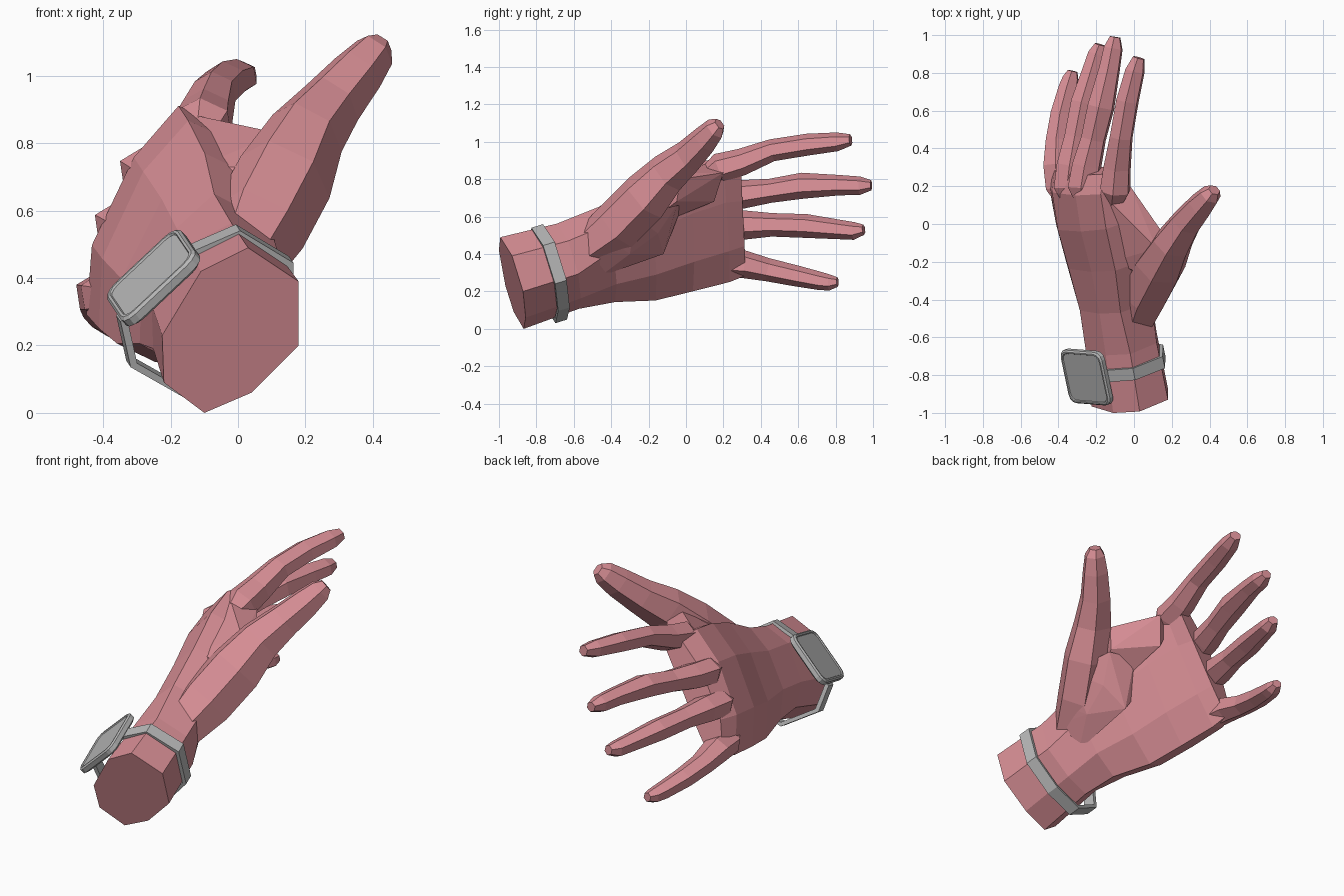
import bpy, bmesh, math
from mathutils import Vector, Matrix

if "Cube" in bpy.data.objects:
    bpy.data.objects.remove(bpy.data.objects["Cube"])

def material(name, col):
    m = bpy.data.materials.new(name)
    m.diffuse_color = (*col, 1)
    m.use_nodes = True
    m.node_tree.nodes["Principled BSDF"].inputs["Base Color"].default_value = m.diffuse_color
    return m

SKIN = material("rosy_skin", (0.68, 0.27, 0.30))
GREY = material("watch_grey", (0.48, 0.48, 0.48))
ARM = Vector((-0.21, 1, 0.31)).normalized()      # forearm direction

def finish(name, bm, mat):
    bmesh.ops.recalc_face_normals(bm, faces=bm.faces)
    me = bpy.data.meshes.new(name)
    bm.to_mesh(me)
    bm.free()
    me.materials.append(mat)
    ob = bpy.data.objects.new(name, me)
    bpy.context.collection.objects.link(ob)
    return ob

def loft(name, rings, mat, closed=False):
    bm = bmesh.new()
    vs = [[bm.verts.new(p) for p in r] for r in rings]
    n = len(vs[0])
    pairs = list(zip(vs, vs[1:])) + ([(vs[-1], vs[0])] if closed else [])
    for a, b in pairs:
        for i in range(n):
            j = (i + 1) % n
            bm.faces.new((a[i], a[j], b[j], b[i]))
    if not closed:
        bm.faces.new(vs[0])
        bm.faces.new(vs[-1])
    return finish(name, bm, mat)

def tube(name, path, across, flat=1.15, sides=6):
    """Tapered digit along (x, y, z, radius) points."""
    pts = [Vector(p[:3]) for p in path]
    rings = []
    for i, p in enumerate(pts):
        t = (pts[min(i + 1, len(pts) - 1)] - pts[max(i - 1, 0)]).normalized()
        u = Vector(across)
        u = (u - t * u.dot(t)).normalized()
        v = t.cross(u) * flat
        r = path[i][3]
        rings.append([p + (u * math.cos(a) + v * math.sin(a)) * r
                      for a in [math.tau * (k + 0.5) / sides for k in range(sides)]])
    return loft(name, rings, SKIN)

def hull(name, points, mat):
    bm = bmesh.new()
    for p in points:
        bm.verts.new(p)
    bmesh.ops.convex_hull(bm, input=bm.verts)
    bmesh.ops.delete(bm, geom=[v for v in bm.verts if not v.link_faces], context='VERTS')
    return finish(name, bm, mat)

# Wrist rings: octagon lying in the plane square to the forearm
OCT = [(-.10, 0), (.04, .06), (.18, .20), (.18, .39), (.03, .49), (-.11, .42), (-.225, .23), (-.22, .09)]

def on_plane(x, z, y0):
    return Vector((x, y0 + 0.21 * x - 0.31 * z, z))

def wrist_ring(cx, cz, s, y0):
    return [on_plane(cx + (x + .03) * s, cz + (z - .245) * s, y0) for x, z in OCT]

# Palm rings: little-finger edge to index edge, with half thickness and arch
SHAPE = [(-.94, -.5), (-.4, -1), (.4, -1), (.94, -.7), (.94, .7), (.4, 1), (-.4, 1), (-.94, .5)]

def palm_ring(a, b, half, bow):
    a, b = Vector(a), Vector(b)
    mid, d = (a + b) / 2, (b - a) / 2
    v = d.cross(ARM).normalized()
    return [mid + d * c + v * (half * s + bow * (1 - c * c)) for c, s in SHAPE]

hand = loft("hand", [
    wrist_ring(-.03, .245, 1.0, -.847),
    wrist_ring(-.075, .335, .93, -.51),
    palm_ring((-.24, -.40, .16), (.02, -.44, .62), .14, .01),
    palm_ring((-.31, -.18, .16), (-.01, -.22, .75), .13, .02),
    palm_ring((-.365, .02, .205), (-.06, .0, .85), .125, .03),
    palm_ring((-.41, .22, .25), (-.10, .18, .90), .105, .035),
    palm_ring((-.415, .31, .28), (-.10, .28, .88), .07, .035)], SKIN)

# Fingers
ACROSS = (0.42, 0, 0.9)
FINGERS = {
    "index_finger": [(-.12, .06, .79, .03), (-.10, .18, .86, .078), (-.09, .30, .893, .070), (-.068, .46, .955, .058),
                     (-.035, .65, .985, .057), (.005, .81, 1.0, .049), (.025, .88, 1.01, .03)],
    "middle_finger": [(-.25, .06, .69, .03), (-.27, .2, .71, .077), (-.25, .31, .72, .074), (-.215, .45, .738, .063),
                      (-.175, .62, .765, .068), (-.13, .82, .768, .053), (-.11, .93, .765, .048), (-.10, .99, .768, .027)],
    "ring_finger": [(-.31, .06, .53, .03), (-.345, .2, .55, .077), (-.33, .31, .555, .076), (-.305, .46, .556, .061),
                    (-.27, .64, .55, .062), (-.215, .83, .53, .05), (-.195, .90, .523, .046), (-.18, .95, .53, .027)],
    "little_finger": [(-.34, .06, .35, .03), (-.395, .2, .345, .07), (-.405, .31, .345, .072), (-.405, .44, .315, .06),
                      (-.385, .58, .285, .055), (-.35, .72, .255, .047), (-.335, .77, .247, .041), (-.325, .81, .25, .025)],
}
parts = [tube(n, p, ACROSS) for n, p in FINGERS.items()]

# Thumb, the fleshy pad at its base, and the web towards the index finger
parts.append(tube("thumb", [
    (-.06, -.66, .34, .06), (-.005, -.54, .42, .115), (.06, -.37, .55, .15), (.14, -.22, .70, .15), (.205, -.10, .83, .12),
    (.278, .01, .92, .097), (.355, .10, 1.01, .082), (.405, .155, 1.07, .065), (.425, .18, 1.095, .037)],
    (-.6, -.2, .7), flat=0.88))
parts.append(hull("thumb_pad", [
    (.11, -.46, .41), (.08, -.3, .40), (.09, -.15, .51), (.13, -.05, .66), (.225, -.27, .60), (.15, -.4, .47),
    (-.1, -.45, .4), (-.1, -.1, .5), (-.02, -.02, .66), (.0, -.46, .28), (-.04, -.12, .4), (.0, -.6, .35)], SKIN))
parts.append(hull("thumb_web", [
    (-.16, .15, .89), (-.02, .2, .835), (-.005, .06, .81), (.06, -.03, .805), (.14, -.03, .80), (.12, -.13, .83),
    (.06, -.27, .73), (-.12, -.2, .73), (-.06, .15, .68), (.03, -.02, .66), (.12, -.05, .68), (.0, -.3, .5)], SKIN))

# Join the digits into one skin surface
bpy.context.view_layer.objects.active = hand
for p in parts:
    m = hand.modifiers.new("join", 'BOOLEAN')
    m.operation, m.solver, m.object = 'UNION', 'EXACT', p
    bpy.ops.object.modifier_apply(modifier=m.name)
    bpy.data.objects.remove(p)

# Watch strap: flat band swept round the wrist, standing off on the outer side
BAND = [(-.15, .485), (0, .55), (.158, .455), (.16, .25), (.025, .105), (-.14, .04), (-.325, .145), (-.355, .28)]
centre = Vector((-.08, 0, .29))
rings = []
for x, z in BAND:
    p = on_plane(x, z, -.625)
    inner = on_plane(centre.x + (x - centre.x) * .92, centre.z + (z - centre.z) * .92, -.625)
    h = ARM * .033
    rings.append([p - h, p + h, inner + h, inner - h])
loft("watch_strap", rings, GREY, closed=True)

# Watch case: rounded plate with raised rim and recessed screen
u = Vector((.72, -.03, .69))
u = (u - ARM * u.dot(ARM)).normalized()
n = u.cross(ARM)
frame = Matrix((u, ARM, n)).transposed().to_4x4()
frame.translation = (-.25, -.81, .40)

def rounded(hx, hy, r, z):
    out = []
    for k in range(4):
        sx, sy = ((1, 1), (-1, 1), (-1, -1), (1, -1))[k]
        for s in range(4):
            a = math.pi / 2 * (k + s / 3)
            out.append(frame @ Vector((sx * (hx - r) + r * math.cos(a), sy * (hy - r) + r * math.sin(a), z)))
    return out

loft("watch_case", [
    rounded(.135, .135, .04, -.022), rounded(.15, .15, .045, -.012), rounded(.15, .15, .045, .012),
    rounded(.142, .142, .042, .02), rounded(.134, .134, .038, .02), rounded(.131, .131, .036, .014)], GREY)
